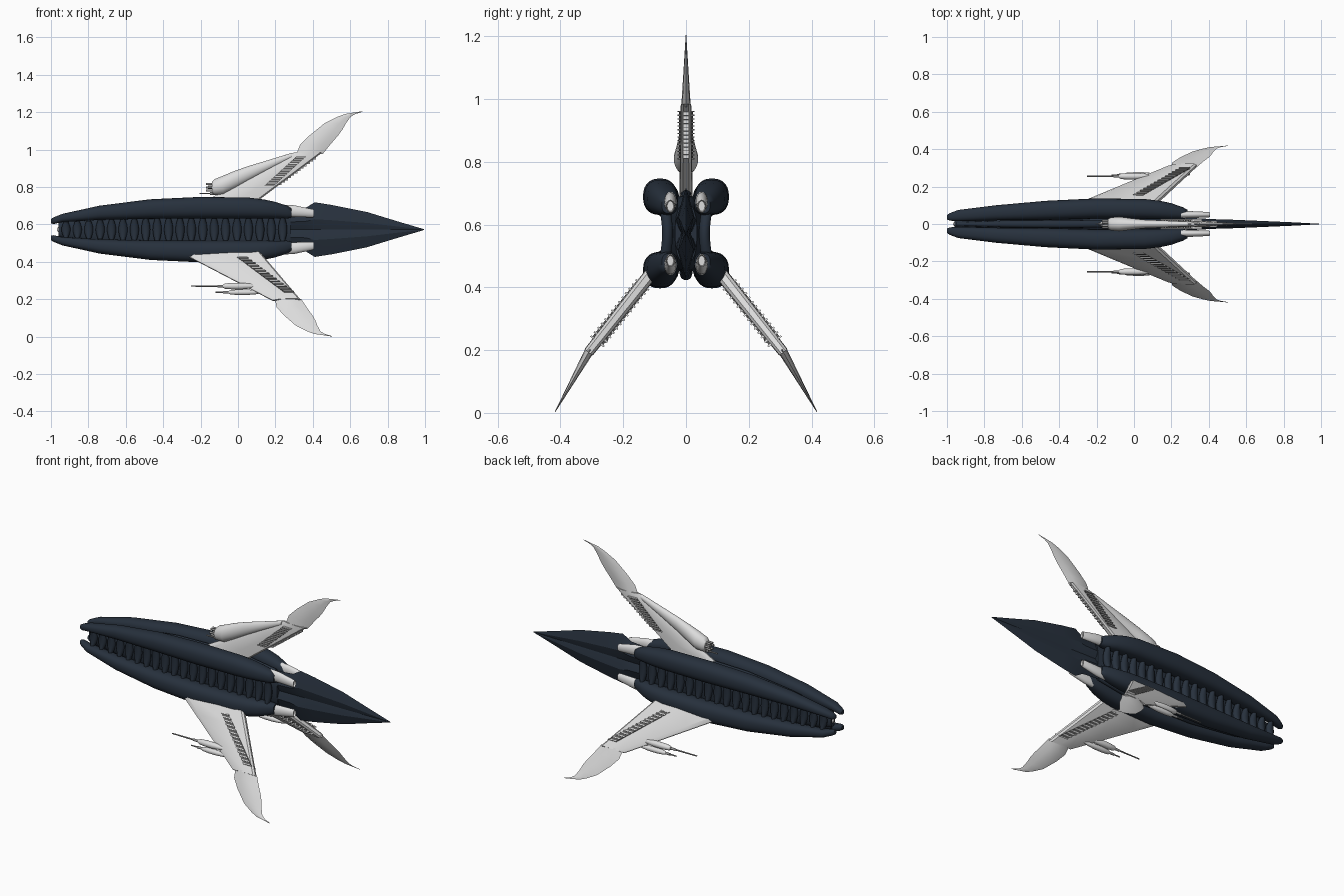
import bpy, bmesh, math
from mathutils import Vector

cube = bpy.data.objects.get("Cube")
if cube:
    bpy.data.objects.remove(cube, do_unlink=True)


def material(name, r, g, b):
    m = bpy.data.materials.new(name)
    m.use_nodes = True
    m.diffuse_color = (r, g, b, 1)
    m.node_tree.nodes["Principled BSDF"].inputs["Base Color"].default_value = (r, g, b, 1)
    return m


NAVY = material("navy hull", 0.02, 0.03, 0.046)
PALE = material("pale grey", 0.72, 0.72, 0.72)
STEEL = material("steel grey", 0.3, 0.3, 0.3)
DARK = material("dark grey", 0.11, 0.11, 0.11)
MID = 0.572  # height of the hull axis


def build(name, lofts, mat, angle=40):
    """One object from several capped lofts, each a list of rings."""
    bm = bmesh.new()
    for rings in lofts:
        rows = [[bm.verts.new(p) for p in ring] for ring in rings]
        n = len(rows[0])
        for a, b in zip(rows, rows[1:]):
            for i in range(n):
                j = (i + 1) % n
                bm.faces.new((a[i], a[j], b[j], b[i]))
        bm.faces.new(rows[0][::-1])
        bm.faces.new(rows[-1])
    bmesh.ops.recalc_face_normals(bm, faces=bm.faces)
    mesh = bpy.data.meshes.new(name)
    bm.to_mesh(mesh)
    bm.free()
    mesh.materials.append(mat)
    ob = bpy.data.objects.new(name, mesh)
    bpy.context.collection.objects.link(ob)
    bpy.ops.object.select_all(action="DESELECT")
    ob.select_set(True)
    bpy.context.view_layer.objects.active = ob
    bpy.ops.object.shade_smooth_by_angle(angle=math.radians(angle))


def oval(x, y, z, ry, rz, n=24, power=1.0):
    """Ring across x; a power below one squares it off."""
    def bend(v):
        return math.copysign(abs(v) ** power, v)
    turns = [math.tau * i / n for i in range(n)]
    return [Vector((x, y + ry * bend(math.cos(a)), z + rz * bend(math.sin(a)))) for a in turns]


def tube(x0, x1, y, z, r0, r1=None, n=10):
    return [oval(x0, y, z, r0, r0, n), oval(x1, y, z, r1 or r0, r1 or r0, n)]


# Four long hull pods: x, y, height from axis, y radius, z radius
POD = [(-1, .036, .045, .012, .012), (-.985, .038, .048, .02, .018), (-.94, .045, .062, .03, .022),
       (-.74, .06, .09, .04, .038), (-.47, .073, .11, .051, .052), (-.2, .083, .117, .054, .058),
       (.06, .08, .115, .053, .056), (.14, .075, .11, .049, .051), (.2, .068, .104, .043, .044),
       (.26, .058, .094, .032, .035), (.285, .055, .09, .022, .026)]
for vert, v in (("upper", 1), ("lower", -1)):
    for side, k in (("left", 1), ("right", -1)):
        build(f"{vert}_{side}_hull_pod",
              [[oval(x, k * y, MID + v * z, ry, rz, 28, .85) for x, y, z, ry, rz in POD]], NAVY, 60)
        # Flattened engine nozzle with a shallow mouth
        y, z = k * .05, MID + v * .095
        build(f"{vert}_{side}_engine", [[
            oval(.25, y, z + v * .006, .02, .032), oval(.3, y, z + v * .004, .019, .031),
            oval(.4, y, z - v * .008, .014, .022), oval(.405, y, z - v * .008, .012, .019),
            oval(.395, y, z - v * .008, .01, .016)]], PALE)

# Inner core between the pods
CORE = [(-.96, .018, .035), (-.9, .028, .055), (-.7, .04, .085), (-.4, .05, .11),
        (-.1, .055, .125), (.15, .05, .12), (.28, .035, .095)]
build("hull_core", [[oval(x, 0, MID, ry, rz, 24, .8) for x, ry, rz in CORE]], NAVY, 60)
build("nose_sensor", [[oval(-.968, 0, MID, .005, .006), oval(-.96, 0, MID, .011, .014),
                       oval(-.94, 0, MID, .012, .015)]], PALE)

# Spine rails above and below the core
RAIL = [(-.95, .04, .008), (-.7, .09, .018), (-.4, .125, .021), (0, .135, .018), (.25, .1, .01)]
build("spine_rails", [[oval(x, 0, MID + v * h, w, .014, 12) for x, h, w in RAIL] for v in (1, -1)], NAVY, 60)

# Row of rounded ribs along each flank
for side, k in (("left", 1), ("right", -1)):
    ribs = []
    for i in range(20):
        x = -.92 + i * .061
        grow = min(1, (x + 1.05) / .55)
        y, h = k * (.03 + .035 * grow), .035 + .027 * grow
        rows = []
        for j in range(9):
            u = -1 + j / 4
            wide = .012 + .012 * math.cos(u * math.pi / 2)
            rows.append([Vector((x + wide * math.cos(a), y - k * .006 * (1 - u * u) + .018 * math.sin(a), MID + u * h))
                         for a in (math.tau * q / 10 for q in range(10))])
        ribs.append(rows)
    build(f"{side}_flank_ribs", ribs, NAVY, 50)

# Spear-shaped tail with two swollen ridges on each side
SECTION = [(0, 1), (.35, .8), (1, .38), (.75, .18), (.45, 0), (.75, -.18), (1, -.38), (.35, -.8),
           (0, -1), (-.35, -.8), (-1, -.38), (-.75, -.18), (-.45, 0), (-.75, .18), (-1, .38), (-.35, .8)]
TAIL = [(.24, .034, .105), (.36, .03, .115), (.41, .026, .146), (.5, .024, .132),
        (.69, .016, .094), (.85, .009, .045), (.995, .001, .002)]
build("tail_spear", [[[Vector((x, w * a, MID + h * b)) for a, b in SECTION] for x, w, h in TAIL]], NAVY, 25)

# Wing blade outline: span, leading x, trailing x
BLADE = [(-.01, -.14, 0), (.04, -.12, .04), (.09, -.07, .083), (.12, -.033, .105), (.155, .01, .125),
         (.19, .08, .15), (.205, .12, .175), (.219, .205, .22)]
SPAN = .29


def wing(name, root, d1, d2, lead, trail, strip, shear, teeth):
    """Wing panel, curved blade, ribbed dark strip and optional edge teeth."""
    root, d1, d2 = Vector((0, *root)), Vector((0, *d1)).normalized(), Vector((0, *d2)).normalized()
    X = Vector((1, 0, 0))

    def at(x, s, t, d=d1, base=root):
        return base + X * x + d * s + d.cross(X) * t

    def along(pair, s):
        return pair[0] + (pair[1] - pair[0]) * s / SPAN

    rows = []
    for s in (-.06, .06, .18, SPAN - .008, SPAN):
        a, b, t = along(lead, s), along(trail, s), .021 - .015 * s
        half = [(a, .003), (a + .035, t * .75), (a + (b - a) * .6, t), (b - .012, t * .9), (b, t * .45)]
        rows.append([at(x, s, q) for x, q in half] + [at(x, s, -q) for x, q in half[::-1]])
    build(name + "_panel", [rows], PALE, 30)

    # Curved outer blade, lens-shaped and thinning to its tip
    tip = root + d1 * SPAN
    rows = []
    for s, a, b in BLADE:
        t = .014 * (1 - s / .225) + .0006
        shift = trail[1] - shear * s / .22
        a, b = a + shift, b + shift
        rows.append([at(x, s, q, d2, tip) for x, q in
                     ((a, 0), (a * .7 + b * .3, t), (a * .3 + b * .7, t * .8), (b, 0),
                      (a * .3 + b * .7, -t * .8), (a * .7 + b * .3, -t))])
    build(name + "_blade", [rows], PALE, 30)

    # Dark cells divided by pale ribs on both faces
    def slab(x0, s0, x1, s1, w, t0, t1):
        return [[at(x + e * w, s, t) for e, t in ((-1, t0), (1, t0), (1, t1), (-1, t1))]
                for x, s in ((x0, s0), (x1, s1))]
    x0, s0, x1, s1 = strip
    cells, ribs = [], []
    count = 13
    for f in (1, -1):
        cells.append(slab(x0, s0, x1, s1, .026, f * .014, f * .022))
        for i in range(count + 1):
            u, v = (i - .16) / count, (i + .16) / count
            ribs.append(slab(x0 + (x1 - x0) * u, s0 + (s1 - s0) * u, x0 + (x1 - x0) * v,
                             s0 + (s1 - s0) * v, .027, f * .014, f * .027))
    build(name + "_cells", cells, DARK)
    build(name + "_ribs", ribs, PALE)
    if teeth:
        beads = []
        for i in range(12):
            s = s0 + (s1 - s0) * (i + .5) / 12
            x = along(trail, s)
            beads.append([[at(x + o, s + e * .006, t) for e, t in ((-1, -.009), (1, -.009), (1, .009), (-1, .009))]
                          for o in (-.012, .007)])
        build(name + "_edge_teeth", beads, PALE)


wing("top_wing", (0, .695), (0, 1), (0, 1), (-.23, .3), (.065, .452), (.17, .115, .335, .265), 0, True)
for side, k in (("left", 1), ("right", -1)):
    wing(side + "_wing", (k * .13, .42), (k * .62, -.78), (k * .49, -.87),
         (-.25, .185), (.14, .335), (.025, .015, .27, .245), .05, False)
    # Twin cannons on the leading edge
    bodies, barrels = [], []
    for x, y, z, r, reach in ((-.08, .255, .27, .018, .17), (-.05, .262, .237, .015, .07)):
        bodies.append([oval(x + o, k * y, z, r * m, r * m, 14) for o, m in
                       ((0, .5), (.01, .8), (.05, 1), (.1, 1), (.15, .7), (.18, .25))])
        barrels.append(tube(x - reach, x + .02, k * y, z, .0035, .005))
        barrels.append(tube(x - .03, x + .01, k * y, z, .007))
    build(side + "_cannon_bodies", bodies, PALE)
    build(side + "_cannon_barrels", barrels, STEEL)

# Fairing and gun cluster at the front of the top wing
FAIRING = [(-.14, .797, .026, .03), (-.125, .8, .034, .042), (-.08, .81, .039, .05), (-.02, .838, .031, .047),
           (.05, .87, .023, .04), (.15, .912, .019, .028), (.29, .969, .012, .014)]
build("top_wing_fairing", [[oval(x, 0, z, ry, rz) for x, z, ry, rz in FAIRING]], PALE, 50)
guns = [tube(-.17, -.12, .018 * math.cos(a), .798 + .02 * math.sin(a), .006)
        for a in (math.tau * i / 6 for i in range(6))]
guns += [tube(-.16, -.12, 0, .798, .009), tube(-.205, -.1, 0, .765, .004), tube(-.15, -.1, 0, .765, .009)]
build("top_gun_cluster", guns, STEEL)
